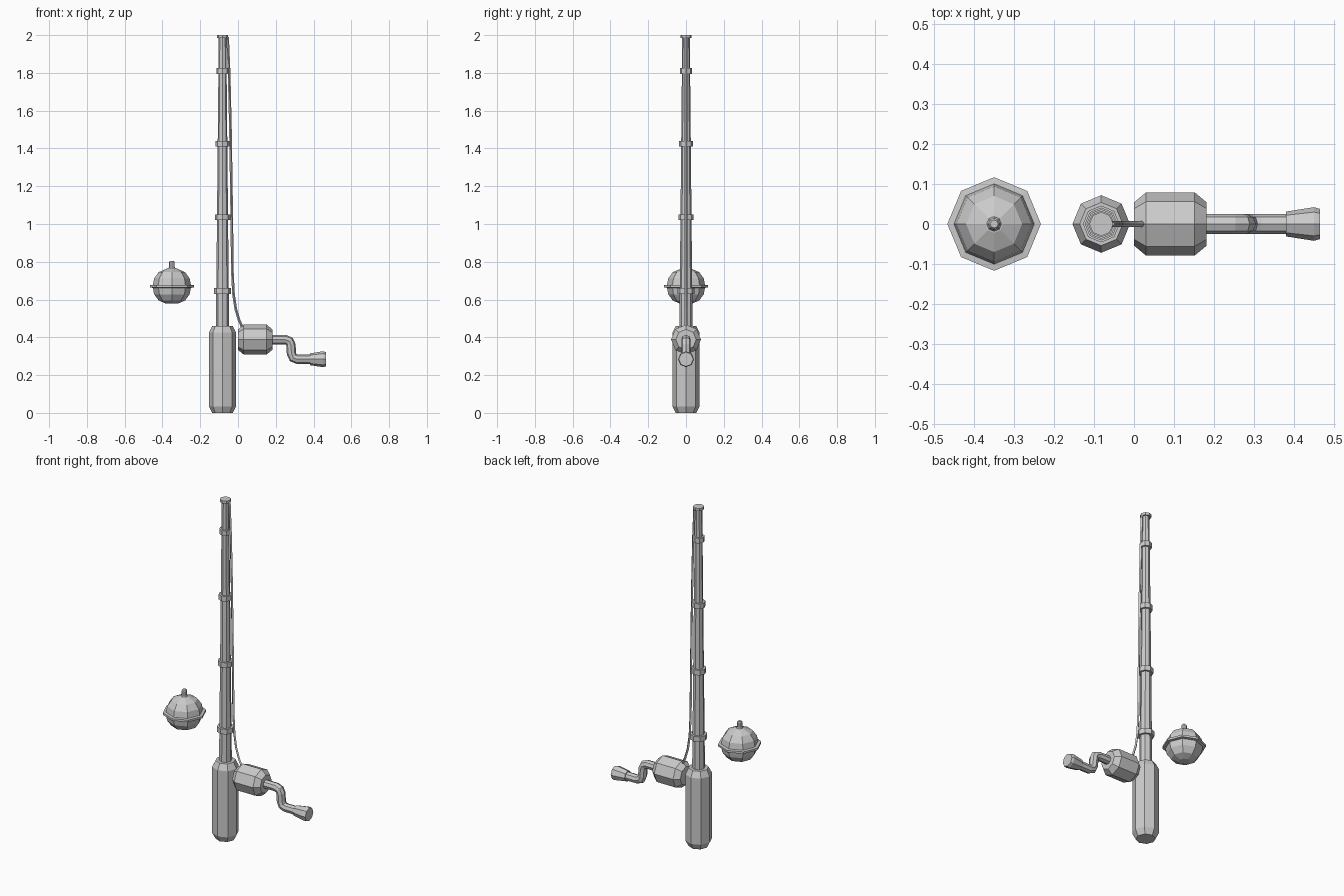
import bpy, bmesh
from math import cos, sin, pi
from mathutils import Vector, Matrix

if "Cube" in bpy.data.objects:
    bpy.data.objects.remove(bpy.data.objects["Cube"])


def lathe(name, profile, origin, along_x=False, sides=8):
    """Capped flat-faced turning; profile is (radius, height) from bottom to top."""
    bm = bmesh.new()
    rings = [[bm.verts.new((r * cos(2 * pi * i / sides), r * sin(2 * pi * i / sides), h))
              for i in range(sides)] for r, h in profile]
    for a, b in zip(rings, rings[1:]):
        for i in range(sides):
            j = (i + 1) % sides
            bm.faces.new((a[i], a[j], b[j], b[i]))
    bm.faces.new(rings[0][::-1])
    bm.faces.new(rings[-1])
    if along_x:
        bm.transform(Matrix.Rotation(pi / 2, 4, 'Y'))
    bmesh.ops.recalc_face_normals(bm, faces=bm.faces)
    me = bpy.data.meshes.new(name)
    bm.to_mesh(me)
    bm.free()
    ob = bpy.data.objects.new(name, me)
    ob.location = origin
    bpy.context.collection.objects.link(ob)
    return ob


def tube(name, points, radius, bevel_res):
    """Flat-shaded tube along (x, z) points, converted to a mesh."""
    cu = bpy.data.curves.new(name, 'CURVE')
    cu.dimensions = '3D'
    cu.bevel_depth = radius
    cu.bevel_resolution = bevel_res
    cu.use_fill_caps = True
    sp = cu.splines.new('POLY')
    sp.points.add(len(points) - 1)
    for p, (x, z) in zip(sp.points, points):
        p.co = (x, 0, z, 1)
    sp.use_smooth = False
    ob = bpy.data.objects.new(name, cu)
    bpy.context.collection.objects.link(ob)
    bpy.ops.object.select_all(action='DESELECT')
    ob.select_set(True)
    bpy.context.view_layer.objects.active = ob
    bpy.ops.object.convert(target='MESH')


ROD_X = -0.082

# Grip and tapered rod
lathe("grip", [(.054, 0), (.072, .035), (.072, .425), (.054, .46)], (ROD_X, 0, 0))
lathe("rod", [(.035, .44), (.02, 1.99)], (ROD_X, 0, 0))

# Guide rings and tip
for i, (z, r) in enumerate([(.645, .046), (1.035, .041), (1.425, .037), (1.81, .033)]):
    lathe(f"guide_ring_{i + 1}", [(r, -.015), (r, .015)], (ROD_X, 0, z))
lathe("rod_tip", [(.03, 1.985), (.03, 2.0)], (ROD_X, 0, 0))

# Reel, crank and crank knob
lathe("reel", [(.054, 0), (.079, .03), (.079, .152), (.054, .182)], (0, 0, .388), True)
tube("crank", [(.17, .388), (.25, .388), (.272, .38), (.28, .36), (.283, .315),
               (.292, .292), (.315, .284), (.39, .284)], .025, 2)
lathe("crank_knob", [(.031, 0), (.042, .07), (.038, .085)], (.38, 0, .284), True)

# Fishing line from reel to tip
tube("line", [(.025, .45), (.006, .49), (-.012, .55), (-.024, .63), (-.03, .75), (-.033, 1.03),
              (-.04, 1.5), (-.047, 1.8), (-.055, 1.99)], .007, 0)

# Float: faceted ball, rim and stem
FLOAT = (-.35, 0, .67)
lathe("float_ball", [(.03, -.092), (.07, -.075), (.094, -.042), (.102, 0),
                     (.094, .042), (.07, .075), (.022, .096)], FLOAT)
lathe("float_rim", [(.1, -.008), (.117, -.006), (.117, .006), (.1, .008)], FLOAT)
lathe("float_stem", [(.022, .09), (.015, .102), (.015, .128), (.01, .135)], FLOAT)
